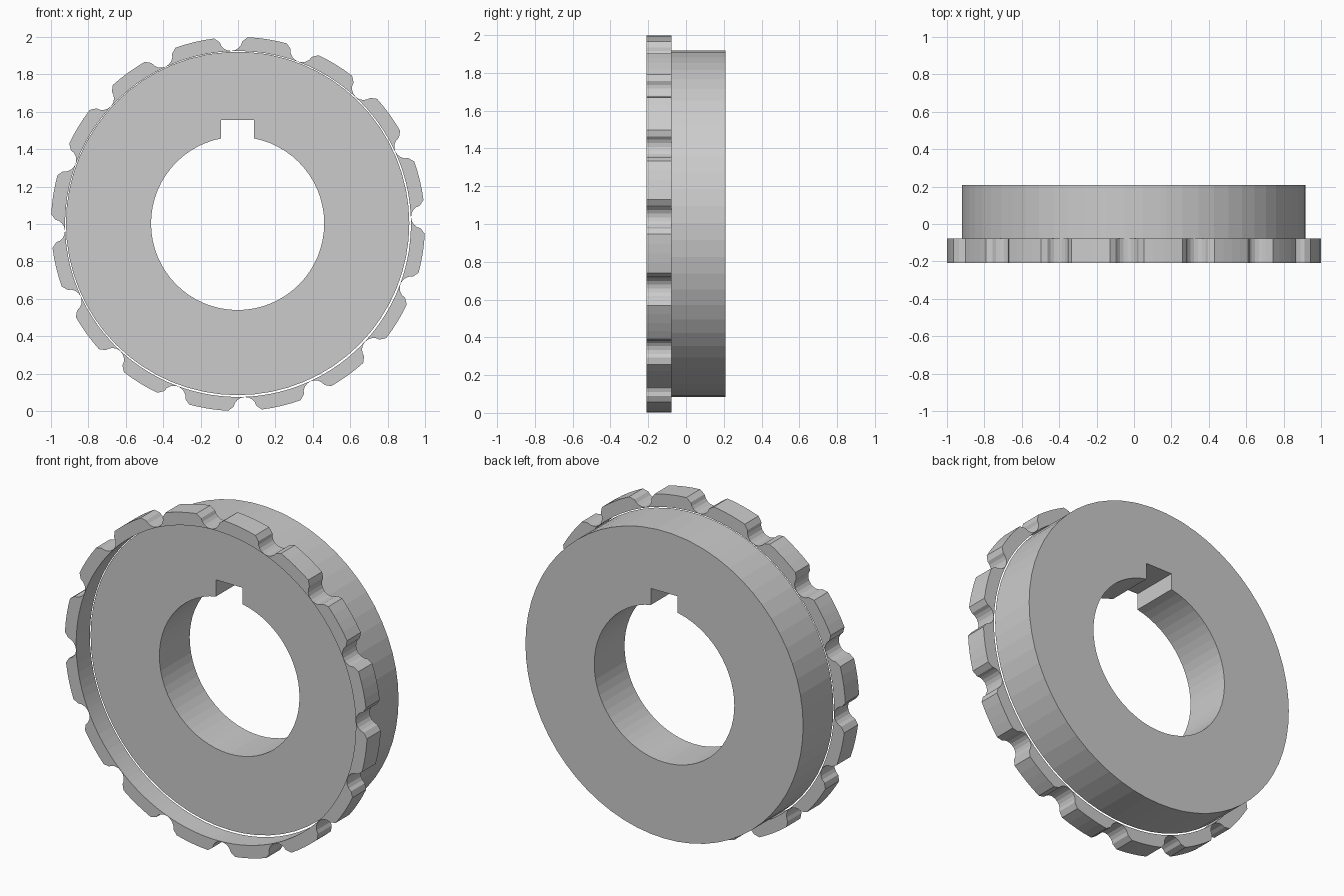
import bpy, bmesh
from math import sin, cos, pi, radians, hypot, atan2, asin, sqrt

if "Cube" in bpy.data.objects:
    bpy.data.objects.remove(bpy.data.objects["Cube"])


def extrude_ring(name, outer, inner, y0, y1, centre):
    """Solid between two matched closed loops of (x, z), from y0 to y1."""
    bm = bmesh.new()
    cx, cz = centre
    loops = [[bm.verts.new((cx + x, y, cz + z)) for x, z in pts]
             for pts, y in ((outer, y0), (outer, y1), (inner, y1), (inner, y0))]
    n = len(outer)
    for k in range(4):
        a, b = loops[k], loops[(k + 1) % 4]
        for i in range(n):
            j = (i + 1) % n
            bm.faces.new((a[i], a[j], b[j], b[i]))
    bmesh.ops.recalc_face_normals(bm, faces=bm.faces)
    me = bpy.data.meshes.new(name)
    bm.to_mesh(me)
    bm.free()
    ob = bpy.data.objects.new(name, me)
    bpy.context.collection.objects.link(ob)
    return ob


def on_circle(points, r):
    """Project points radially onto a circle of radius r."""
    return [(x * r / hypot(x, z), z * r / hypot(x, z)) for x, z in points]


# Hub disc with a keyed bore
BORE, KEY_HALF, KEY_TOP = 0.463, 0.088, 0.553
key_wall = sqrt(BORE ** 2 - KEY_HALF ** 2)
start = pi / 2 + asin(KEY_HALF / BORE)
sweep = 2 * pi - 2 * asin(KEY_HALF / BORE)
SEG = 60
bore = [(BORE * cos(start + sweep * i / SEG), BORE * sin(start + sweep * i / SEG))
        for i in range(SEG + 1)]
bore[0], bore[-1] = (-KEY_HALF, key_wall), (KEY_HALF, key_wall)
bore += [(KEY_HALF * t, KEY_TOP) for t in (1, 0.33, -0.33, -1)]
extrude_ring("hub_disc", on_circle(bore, 0.918), bore, -0.078, 0.208, (-0.002, 1.003))

# Toothed ring: 16 teeth separated by rounded, flared notches
TEETH, PITCH = 16, 2 * pi / 16
GAP_HALF = radians(5.2)
NOTCH_R, NOTCH_C = 0.062, 0.988
first = radians(92.2)
period = []
for i in range(9):
    a = radians(-78 + 156 * i / 8)
    t, r = NOTCH_R * sin(a), NOTCH_C - NOTCH_R * cos(a)
    period.append((atan2(-t, r), hypot(t, r)))
period.sort()
for i in range(5):
    period.append((GAP_HALF + (PITCH - 2 * GAP_HALF) * i / 4, 1.0))
outline = [(r * cos(first + k * PITCH + a), r * sin(first + k * PITCH + a))
           for k in range(TEETH) for a, r in period]
extrude_ring("toothed_ring", outline, on_circle(outline, 0.9245), -0.208, -0.078, (0, 1))
